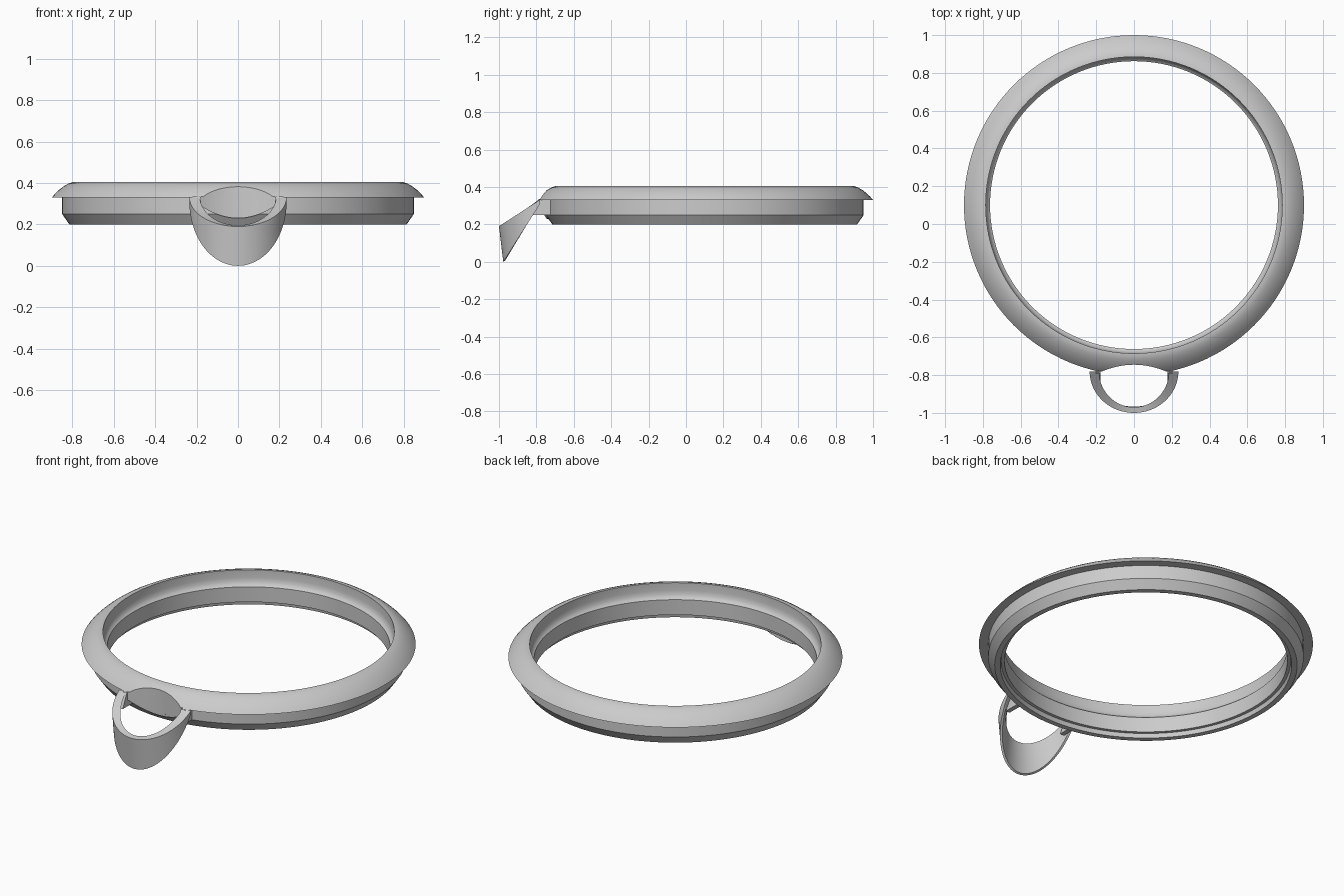
import bpy, bmesh, math

if "Cube" in bpy.data.objects:
    bpy.data.objects.remove(bpy.data.objects["Cube"])

grey = bpy.data.materials.new("plain grey")
grey.diffuse_color = (0.6, 0.6, 0.6, 1)
grey.use_nodes = True
grey.node_tree.nodes["Principled BSDF"].inputs["Base Color"].default_value = grey.diffuse_color
CY = 0.1  # ring centre in y


def make(name, verts, faces, smooth=True):
    me = bpy.data.meshes.new(name)
    me.from_pydata(verts, [], faces)
    bm = bmesh.new()
    bm.from_mesh(me)
    bmesh.ops.recalc_face_normals(bm, faces=bm.faces)
    bm.to_mesh(me)
    bm.free()
    me.materials.append(grey)
    ob = bpy.data.objects.new(name, me)
    bpy.context.collection.objects.link(ob)
    if smooth:
        shade(ob)
    return ob


def shade(ob):
    bpy.ops.object.select_all(action='DESELECT')
    ob.select_set(True)
    bpy.context.view_layer.objects.active = ob
    bpy.ops.object.shade_smooth_by_angle(angle=math.radians(30))


def loft(name, sections, closed=False, smooth=True):
    """Skin equal-sized loops of points, capping the ends when open."""
    n, m = len(sections), len(sections[0])
    verts = [p for s in sections for p in s]
    faces = []
    for i in range(n if closed else n - 1):
        a, b = i * m, (i + 1) % n * m
        for j in range(m):
            k = (j + 1) % m
            faces.append((a + j, a + k, b + k, b + j))
    if not closed:
        faces += [tuple(range(m)), tuple(range((n - 1) * m, n * m))]
    return make(name, verts, faces, smooth)


# Ring: domed lip, straight wall, chamfer, stepped foot and coved inner wall
profile = [(0.785, 0.405), (0.80, 0.404), (0.82, 0.397), (0.843, 0.384),
           (0.865, 0.367), (0.885, 0.348), (0.90, 0.33), (0.85, 0.33),
           (0.85, 0.25), (0.815, 0.20), (0.785, 0.20), (0.78, 0.225),
           (0.762, 0.225), (0.762, 0.315), (0.772, 0.322), (0.781, 0.337),
           (0.785, 0.36)]
SEG = 128
ring = loft("ring", [[(r * math.cos(t), CY + r * math.sin(t), z) for r, z in profile]
                     for t in (2 * math.pi * i / SEG for i in range(SEG))], closed=True)


# Shallow arc where the opening bites into the lip
def bite(x):
    return -0.745 - 0.04 * (x / 0.18) ** 2


xs = [-0.2 + 0.4 * i / 24 for i in range(25)]
cutter = loft("opening_cutter", [[(x, bite(x), 0.15), (x, -1.2, 0.15),
                                  (x, -1.2, 0.5), (x, bite(x), 0.5)] for x in xs], smooth=False)
mod = ring.modifiers.new("opening", 'BOOLEAN')
mod.operation = 'DIFFERENCE'
mod.solver = 'EXACT'
mod.object = cutter
bpy.context.view_layer.objects.active = ring
bpy.ops.object.modifier_apply(modifier="opening")
bpy.data.objects.remove(cutter, do_unlink=True)
shade(ring)

# Filled back of the opening, below the lip
sections = []
for i in range(25):
    x = -0.18 + 0.36 * i / 24
    low = 0.29 - 0.06 * (1 - (x / 0.18) ** 2)
    back = CY - math.sqrt(0.835 ** 2 - x * x)
    sections.append([(x, bite(x), low), (x, bite(x), 0.335),
                     (x, back, 0.335), (x, back, low)])
loft("opening_back", sections)

# Curved spout guard with sloped rim and pointed lower edge
sections = []
for i in range(49):
    t = math.pi * (i / 48 - 0.5)
    s, c = math.sin(t), math.cos(t)
    top, low = 0.332 - 0.142 * c, 0.31 * (1 - c)
    sections.append([(0.235 * s, -0.78 - 0.22 * c, top),
                     (0.235 * s, -0.78 - 0.197 * c, low),
                     (0.222 * s, -0.78 - 0.187 * c, low + 0.006),
                     (0.185 * s, -0.78 - 0.19 * c, top + 0.006)])
loft("spout", sections)

# Side struts joining the spout to the ring wall
for side in (-1, 1):
    outline = [(-0.83, 0.25), (-0.72, 0.25), (-0.72, 0.332), (-0.79, 0.332)]
    loft("spout_strut", [[(side * x, y, z) for y, z in outline]
                         for x in (0.178, 0.205)], smooth=False)
